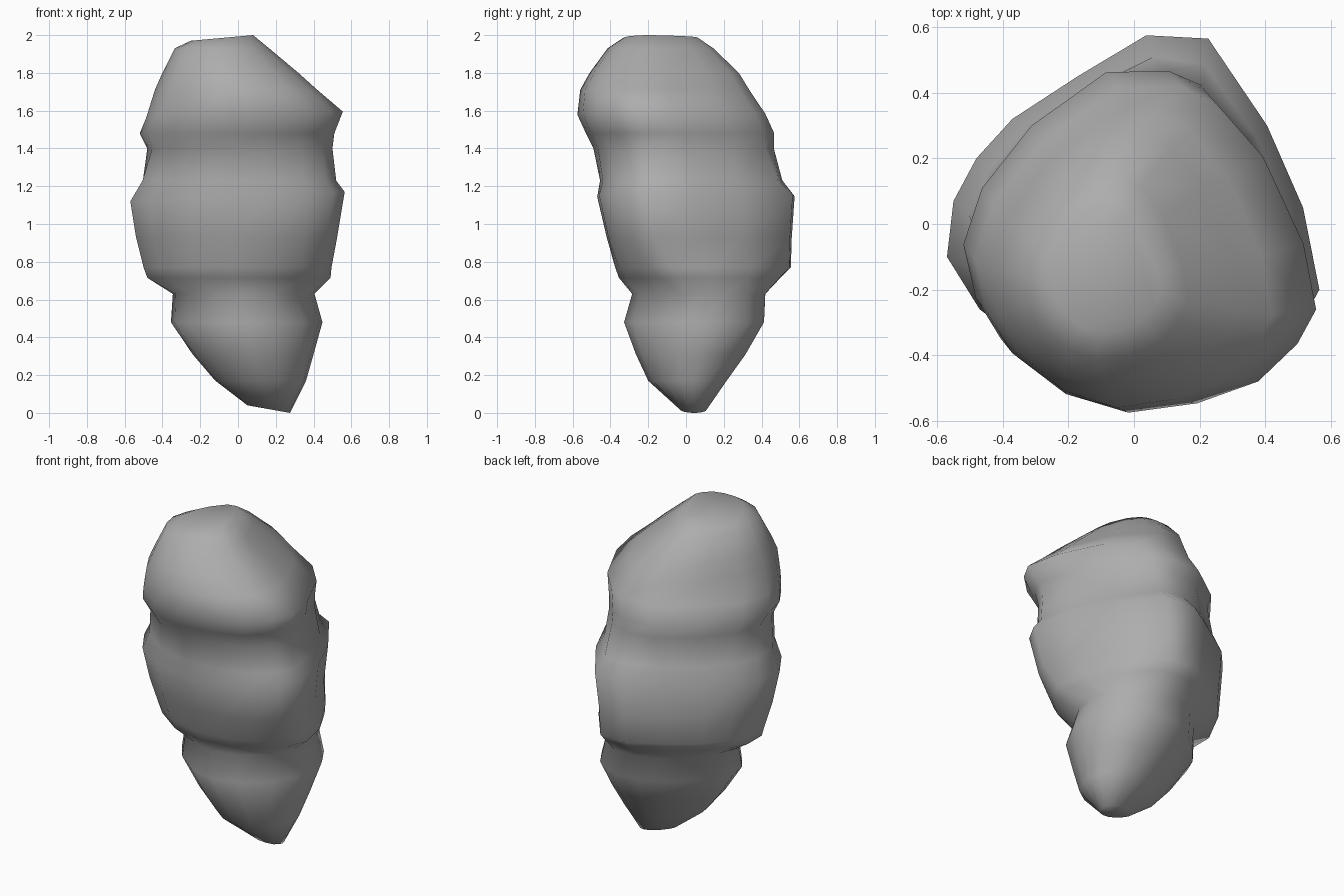
import bpy, bmesh

# Cross-sections of the head, belly and foot, counter-clockwise from the right
HEAD = [(.57, -.24), (.53, -.03), (.40, .25), (.255, .415), (.14, .475), (-.06, .47),
        (-.30, .30), (-.46, .10), (-.52, -.08), (-.48, -.25), (-.40, -.38), (-.23, -.51),
        (-.03, -.57), (.19, -.54), (.385, -.47), (.51, -.35)]
BELLY = [(.57, -.20), (.52, .05), (.41, .30), (.23, .565), (.04, .575), (-.17, .45),
         (-.37, .32), (-.48, .20), (-.55, .07), (-.57, -.10), (-.47, -.26), (-.27, -.41),
         (-.03, -.47), (.19, -.46), (.38, -.41), (.51, -.31)]
FOOT = [(1, .15), (.95, .45), (.77, .78), (.45, 1), (0, 1), (-.4, .8), (-.7, .5), (-.9, .25),
        (-1, 0), (-.95, -.3), (-.75, -.6), (-.4, -.9), (0, -1), (.4, -.88), (.75, -.6), (.95, -.2)]

def unit(pts):
    xs, ys = [p[0] for p in pts], [p[1] for p in pts]
    cx, cy = (max(xs) + min(xs)) / 2, (max(ys) + min(ys)) / 2
    hx, hy = (max(xs) - min(xs)) / 2, (max(ys) - min(ys)) / 2
    return [((x - cx) / hx, (y - cy) / hy) for x, y in pts]

def mix(a, b, t):
    return unit([(p[0] * (1 - t) + q[0] * t, p[1] * (1 - t) + q[1] * t) for p, q in zip(a, b)])

# Rings: z, x min, x max, y min, y max, section (0 foot, 1 belly, 2 head), tilt along x
RINGS = [
    (0.02, .05, .275, -.035, .105, 0, -.02),
    (0.17, -.12, .36, -.20, .215, 0, 0),
    (0.31, -.24, .40, -.265, .315, 0, 0),
    (0.48, -.355, .447, -.328, .413, 0, 0),
    (0.63, -.345, .405, -.285, .42, .1, 0),
    (0.715, -.48, .49, -.355, .50, .6, 0),
    (0.77, -.50, .495, -.375, .555, .8, 0),
    (0.93, -.54, .525, -.42, .56, 1, 0),
    (1.145, -.57, .565, -.47, .575, 1, .025),
    (1.23, -.505, .52, -.455, .51, 1.3, 0),
    (1.40, -.48, .50, -.49, .465, 1.8, 0),
    (1.48, -.52, .51, -.53, .467, 2, 0),
    (1.58, -.485, .555, -.575, .42, 2, .015),
    (1.71, -.44, .42, -.56, .335, 2, 0),
    (1.80, -.40, .32, -.51, .28, 2, 0),
    (1.93, -.335, .165, -.415, .145, 2, 0),
    (1.985, -.25, .08, -.335, .06, 2, .015)]

# Lumpy three-tier rock lofted through the rings
bm = bmesh.new()
head, belly, foot = unit(HEAD), unit(BELLY), unit(FOOT)
loops = []
for z, x0, x1, y0, y1, s, tilt in RINGS:
    sec = mix(foot, belly, s) if s < 1 else mix(belly, head, s - 1)
    loops.append([bm.verts.new(((x0 + x1) / 2 + (x1 - x0) / 2 * u,
                                (y0 + y1) / 2 + (y1 - y0) / 2 * v, z + tilt * u))
                  for u, v in sec])
for a, b in zip(loops, loops[1:]):
    for i in range(16):
        j = (i + 1) % 16
        bm.faces.new((a[i], a[j], b[j], b[i]))
bm.faces.new(loops[0][::-1])
bm.faces.new(loops[-1])
bmesh.ops.recalc_face_normals(bm, faces=bm.faces)
for f in bm.faces:
    f.smooth = True
mesh = bpy.data.meshes.new("rock")
bm.to_mesh(mesh)
bm.free()

# Dark grey stone
stone = bpy.data.materials.new("stone")
stone.diffuse_color = (.42, .42, .42, 1)
mesh.materials.append(stone)
bpy.context.collection.objects.link(bpy.data.objects.new("rock", mesh))
